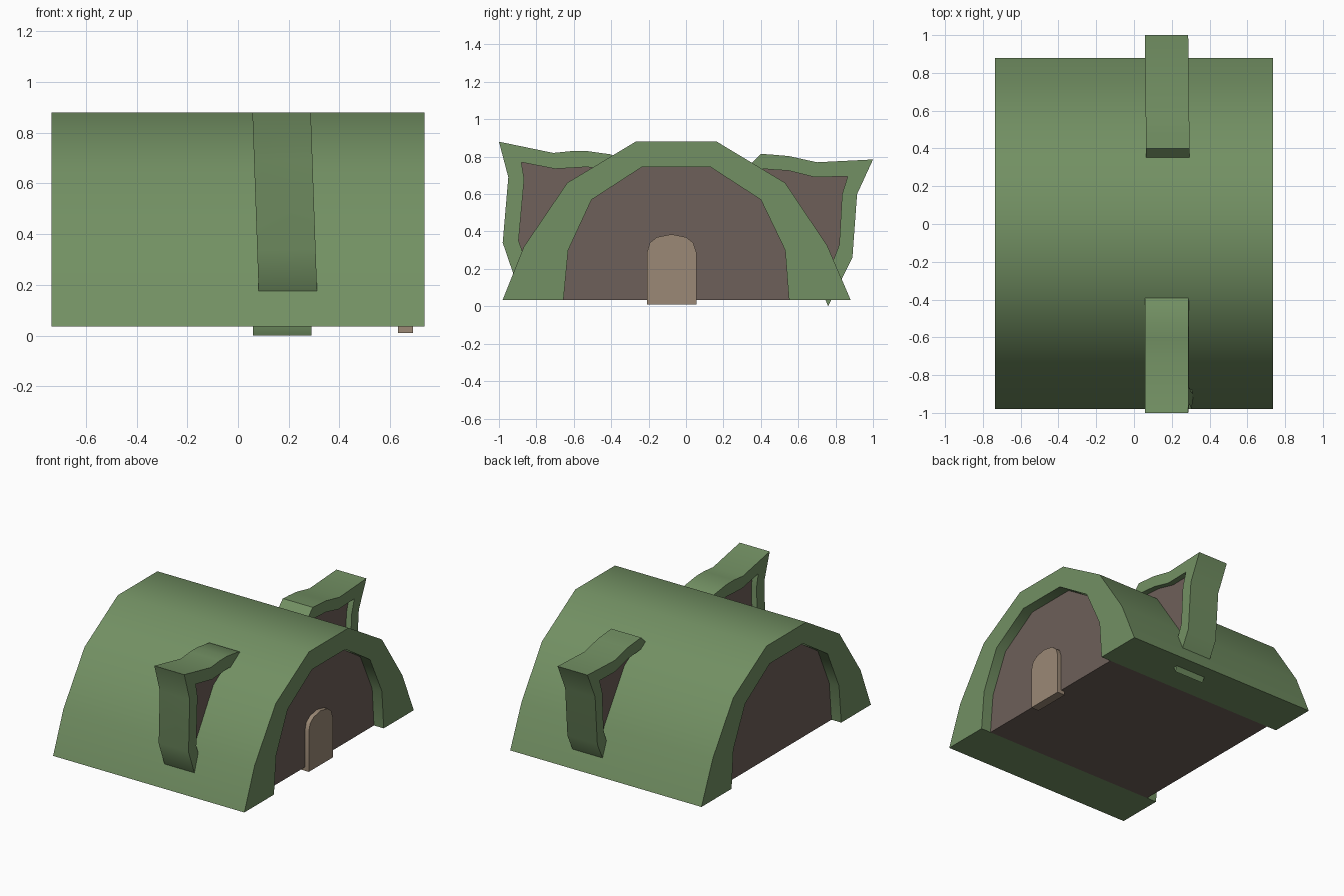
import bpy, bmesh, math

if "Cube" in bpy.data.objects:
    bpy.data.objects.remove(bpy.data.objects["Cube"])


def material(name, color):
    m = bpy.data.materials.new(name)
    m.diffuse_color = (*color, 1)
    m.use_nodes = True
    m.node_tree.nodes["Principled BSDF"].inputs["Base Color"].default_value = m.diffuse_color
    return m


GREEN = material("green_shell", (0.17, 0.28, 0.125))
BROWN = material("brown_wall", (0.155, 0.115, 0.10))
TAN = material("tan_door", (0.33, 0.25, 0.18))


def extrude(name, profile, x0, x1, mat, shift=lambda y, z: 0.0):
    """Closed (y, z) profile extruded along x, with an optional sideways lean."""
    bm = bmesh.new()
    face = bm.faces.new([bm.verts.new((x0 + shift(y, z), y, z)) for y, z in profile])
    new = bmesh.ops.extrude_face_region(bm, geom=[face])["geom"]
    for v in new:
        if isinstance(v, bmesh.types.BMVert):
            v.co.x += x1 - x0
    bmesh.ops.recalc_face_normals(bm, faces=bm.faces)
    caps = [f for f in bm.faces if len(f.verts) > 4]
    bmesh.ops.triangulate(bm, faces=caps)
    mesh = bpy.data.meshes.new(name)
    bm.to_mesh(mesh)
    bm.free()
    mesh.materials.append(mat)
    ob = bpy.data.objects.new(name, mesh)
    bpy.context.collection.objects.link(ob)
    bpy.ops.object.select_all(action='DESELECT')
    ob.select_set(True)
    bpy.context.view_layer.objects.active = ob
    bpy.ops.object.shade_smooth_by_angle(angle=math.radians(40))
    return ob


# Main arched shell and the wall block inside it
outer = [(-0.98, 0.035), (-0.867, 0.318), (-0.635, 0.66), (-0.27, 0.88),
         (0.165, 0.88), (0.53, 0.66), (0.755, 0.325), (0.88, 0.035)]
inner = [(-0.655, 0.035), (-0.63, 0.30), (-0.505, 0.57), (-0.235, 0.745),
         (0.13, 0.745), (0.40, 0.57), (0.53, 0.30), (0.55, 0.035)]
extrude("arched_shell", outer + inner[::-1], -0.735, 0.735, GREEN)
extrude("inner_walls", inner, -0.66, 0.66, BROWN)

# Round-topped door
door = [(-0.208, 0.01), (-0.208, 0.29), (-0.193, 0.34), (-0.155, 0.37), (-0.077, 0.385),
        (0.0, 0.37), (0.038, 0.34), (0.055, 0.29), (0.055, 0.01)]
extrude("door", door, 0.63, 0.69, TAN)

# Side dormers: crooked frame around a recessed panel
left_out = [(-0.34, 0.77), (-0.40, 0.812), (-0.53, 0.83), (-0.61, 0.83), (-0.71, 0.82),
            (-1.0, 0.88), (-0.95, 0.69), (-0.98, 0.34), (-0.915, 0.15), (-0.84, 0.06)]
left_in = [(-0.34, 0.72), (-0.42, 0.73), (-0.53, 0.745), (-0.61, 0.74), (-0.70, 0.735),
           (-0.88, 0.77), (-0.865, 0.68), (-0.895, 0.35), (-0.84, 0.20), (-0.78, 0.10)]
right_out = [(0.335, 0.75), (0.40, 0.815), (0.47, 0.81), (0.55, 0.803), (0.70, 0.77),
             (1.0, 0.785), (0.915, 0.60), (0.89, 0.26), (0.83, 0.14), (0.76, 0.0)]
right_in = [(0.36, 0.70), (0.41, 0.735), (0.47, 0.73), (0.55, 0.725), (0.69, 0.69),
            (0.865, 0.695), (0.835, 0.60), (0.82, 0.33), (0.77, 0.20), (0.74, 0.05)]
dormers = [
    ("left", left_out, left_in, lambda y, z: 0.035 * (0.88 - z)),
    ("right", right_out, right_in, lambda y, z: 0.012 * (1.0 - y)),
]
for side, out, inn, lean in dormers:
    extrude(side + "_dormer_frame", out + inn[::-1], 0.057, 0.287, GREEN, lean)
    extrude(side + "_dormer_panel", inn, 0.097, 0.247, BROWN, lean)
